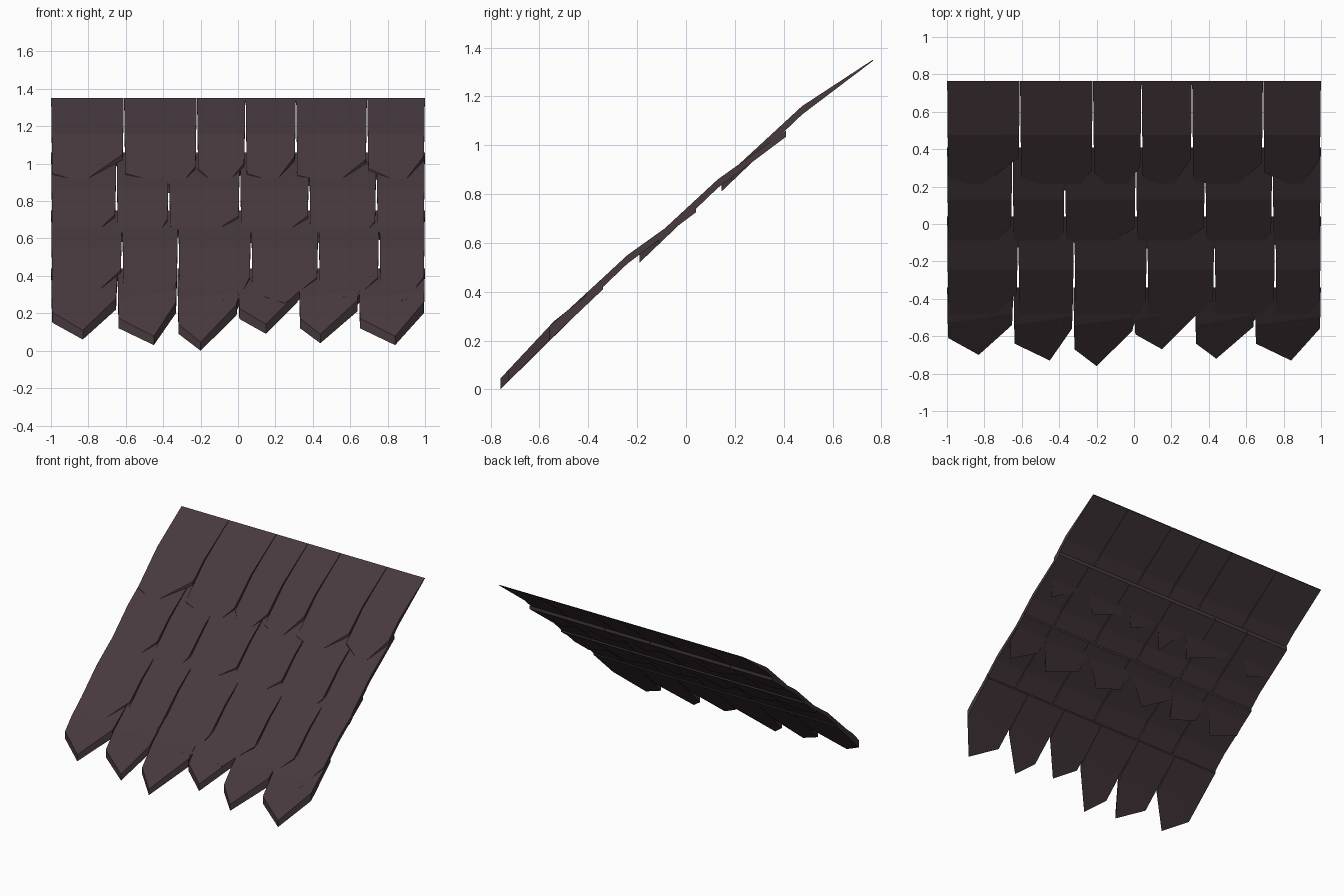
import bpy, bmesh

cube = bpy.data.objects.get("Cube")
if cube:
    bpy.data.objects.remove(cube, do_unlink=True)

# Dark slate-brown material
slate = bpy.data.materials.new("dark_slate_brown")
slate.use_nodes = True
color = (0.063, 0.041, 0.049, 1)
slate.diffuse_color = color
bsdf = slate.node_tree.nodes["Principled BSDF"]
bsdf.inputs["Base Color"].default_value = color
bsdf.inputs["Roughness"].default_value = 0.9


def profile(points, u):
    """Height at distance u down the slope, extending the last segment."""
    for (u0, z0), (u1, z1) in zip(points, points[1:]):
        if u <= u1 or (u1, z1) == points[-1]:
            return z0 + (z1 - z0) * (u - u0) / (u1 - u0)


def add_shingle(bm, origin, upper, lower, left, right, cut):
    """Pointed shingle: cut = left corner, tip x, tip, right corner."""
    y, z = origin
    u_left, tip_x, u_tip, u_right = cut
    kink = upper[1][0]
    m_left, m_right = min(kink, 0.7 * u_left), min(kink, 0.7 * u_right)
    outline = [(left + 0.001, 0), (left + 0.004, m_left), (left + 0.007, u_left),
               (tip_x, u_tip), (right - 0.007, u_right), (right - 0.004, m_right),
               (right - 0.001, 0)]
    top, under = [[bm.verts.new((x, y - u, z + profile(p, u))) for x, u in outline]
                  for p in (upper, lower)]
    for ring in (top, under):
        bm.faces.new([ring[i] for i in (0, 1, 5, 6)])
        bm.faces.new(ring[1:6])
    for i in range(len(outline)):
        j = (i + 1) % len(outline)
        bm.faces.new((top[i], top[j], under[j], under[i]))


def add_row(name, origin, upper, lower, edges, cuts):
    bm = bmesh.new()
    for left, right, cut in zip(edges, edges[1:], cuts):
        add_shingle(bm, origin, upper, lower, left, right, cut)
    bmesh.ops.recalc_face_normals(bm, faces=bm.faces)
    mesh = bpy.data.meshes.new(name)
    bm.to_mesh(mesh)
    bm.free()
    mesh.materials.append(slate)
    bpy.context.collection.objects.link(bpy.data.objects.new(name, mesh))


# Slope profiles: thin at the top, thick at the pointed end
under_side = [(0, -0.005), (0.28, -0.215), (0.61, -0.53)]
ridge_top = [(0, 0.0), (0.29, -0.19), (0.61, -0.485)]
course_top = [(0, 0.02), (0.28, -0.18), (0.61, -0.485)]
eave_top = [(0, 0.02), (0.2, -0.14), (0.42, -0.375)]
eave_under = [(0, -0.01), (0.2, -0.2), (0.42, -0.42)]

# Courses from ridge to eave
add_row("ridge_course", (0.765, 1.35), ridge_top, under_side,
        [-1, -.61, -.22, .04, .31, .69, 1],
        [(.52, -.83, .57, .41), (.52, -.32, .60, .48), (.49, -.09, .62, .46),
         (.52, .20, .57, .42), (.53, .52, .58, .44), (.49, .88, .58, .42)])
add_row("upper_course", (0.41, 1.04), course_top, under_side,
        [-1, -.65, -.37, .01, .38, .74, 1],
        [(.52, -.80, .57, .42), (.53, -.45, .57, .45), (.49, -.20, .57, .43),
         (.53, .20, .57, .43), (.53, .63, .59, .46), (.52, .93, .60, .52)])
add_row("lower_course", (0.04, 0.73), course_top, under_side,
        [-1, -.62, -.32, .07, .43, .755, 1],
        [(.52, -.78, .56, .41), (.52, -.36, .58, .47), (.52, -.01, .60, .45),
         (.54, .25, .60, .45), (.52, .62, .58, .45), (.52, .89, .59, .45)])
add_row("eave_course", (-0.34, 0.42), eave_top, eave_under,
        [-1, -.645, -.325, 0, .325, .645, 1],
        [(.27, -.83, .36, .20), (.30, -.45, .39, .22), (.33, -.20, .42, .23),
         (.25, .15, .33, .16), (.30, .44, .38, .21), (.30, .84, .39, .22)])
